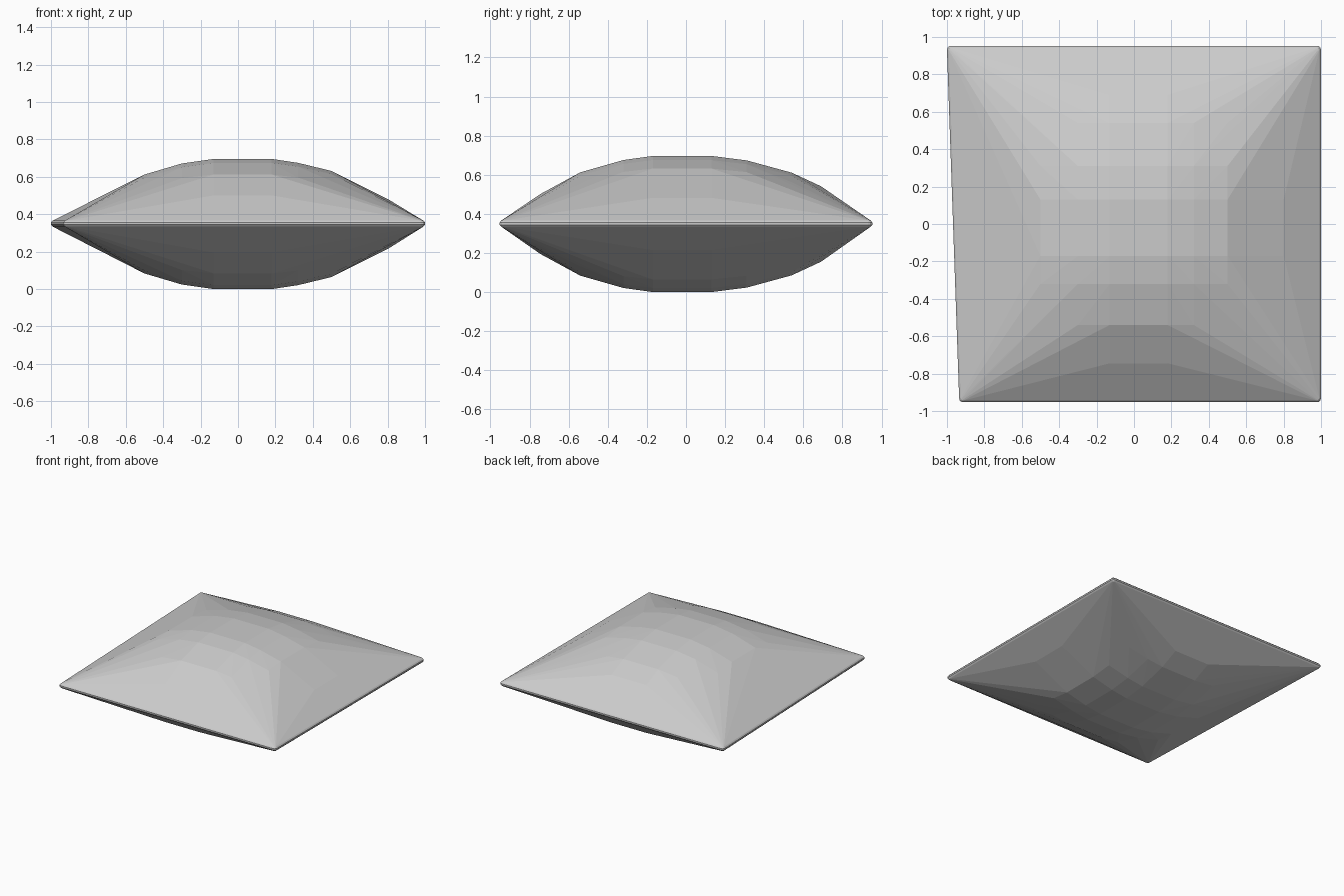
import bpy, bmesh, math

if "Cube" in bpy.data.objects:
    bpy.data.objects.remove(bpy.data.objects["Cube"])

MID = 0.348
# puff profiles: position -> fraction of half height
PX = [(-0.5, .76), (-0.3, .93), (-0.13, 1), (0.18, 1), (0.32, .94), (0.5, .815), (0.8, .385)]
PY = [(-0.745, .44), (-0.54, .76), (-0.32, .94), (-0.17, 1), (0.13, 1), (0.31, .935), (0.54, .755), (0.69, .555)]
CORNERS = [(-1, 0.953), (1, 0.953), (1, -0.953), (-0.935, -0.953)]

bm = bmesh.new()

# puffed top and mirrored underside
for x, fx in PX:
    for y, fy in PY:
        for s in (1, -1):
            bm.verts.new((x, y, MID + s * MID * fx * fy))

# thin rounded seam rim at the four corners
R = 0.022
for cx, cy in CORNERS:
    ox = cx - math.copysign(R, cx)
    oy = cy - math.copysign(R, cy)
    for r, dz in ((R, 0.006), (R * 0.6, 0.016)):
        for i in range(12):
            a = math.tau * i / 12
            for s in (1, -1):
                bm.verts.new((ox + r * math.cos(a), oy + r * math.sin(a), MID + 0.002 + s * dz))

# taut skin over all the points
res = bmesh.ops.convex_hull(bm, input=bm.verts[:])
loose = [v for v in bm.verts if not v.link_faces]
bmesh.ops.delete(bm, geom=loose, context='VERTS')
bmesh.ops.recalc_face_normals(bm, faces=bm.faces[:])

me = bpy.data.meshes.new("pillow")
bm.to_mesh(me)
bm.free()
pillow = bpy.data.objects.new("pillow", me)
bpy.context.collection.objects.link(pillow)
